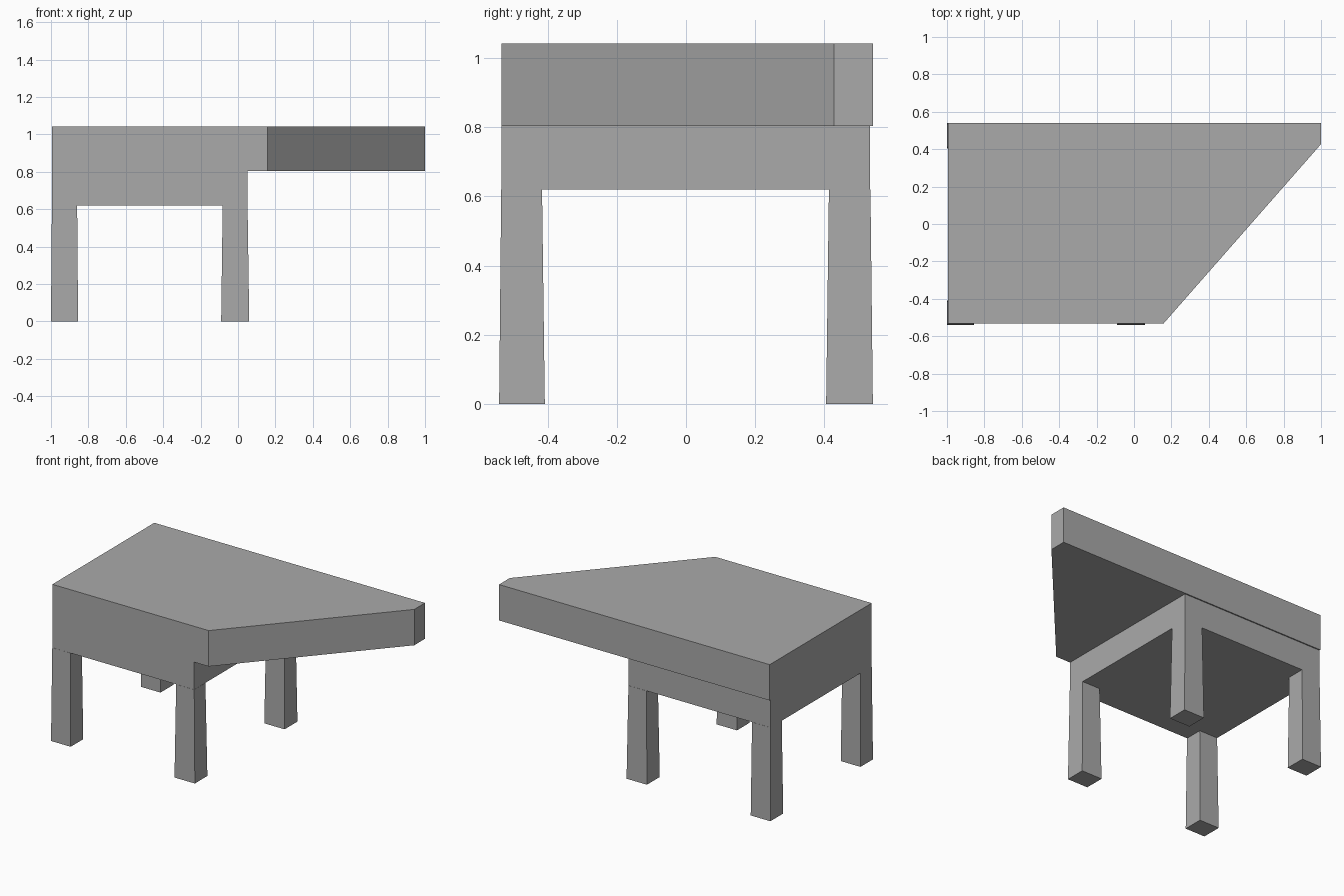
import bpy
import bmesh

cube = bpy.data.objects.get("Cube")
if cube:
    bpy.data.objects.remove(cube, do_unlink=True)

grey = bpy.data.materials.new("plain grey")
grey.use_nodes = True
GREY = (0.4, 0.4, 0.4, 1.0)
grey.diffuse_color = GREY
grey.node_tree.nodes["Principled BSDF"].inputs["Base Color"].default_value = GREY


def loft(name, bottom, top, z0, z1):
    """Solid between two matching outlines, listed counter-clockwise."""
    bm = bmesh.new()
    low = [bm.verts.new((x, y, z0)) for x, y in bottom]
    high = [bm.verts.new((x, y, z1)) for x, y in top]
    bm.faces.new(low[::-1])
    bm.faces.new(high)
    n = len(low)
    for i in range(n):
        j = (i + 1) % n
        bm.faces.new((low[i], low[j], high[j], high[i]))
    mesh = bpy.data.meshes.new(name)
    bm.to_mesh(mesh)
    bm.free()
    mesh.materials.append(grey)
    obj = bpy.data.objects.new(name, mesh)
    bpy.context.collection.objects.link(obj)
    return obj


def rect(x0, x1, y0, y1):
    return [(x0, y0), (x1, y0), (x1, y1), (x0, y1)]


# Table top with one corner cut off at a slant
outline = [(-0.995, -0.533), (0.157, -0.533), (1, 0.427), (1, 0.54), (-0.995, 0.54)]
loft("table_top", outline, outline, 0.803, 1.042)

# Solid frame under the top
frame = rect(-0.995, 0.05, -0.533, 0.532)
loft("frame", frame, frame, 0.62, 0.803)

# Legs, slightly wider at the foot
columns = {"right": ((-1, -0.855), (-0.995, -0.86)),
           "left": ((-0.09, 0.06), (-0.082, 0.051))}
rows = {"front": ((-0.54, -0.408), (-0.534, -0.416)),
        "back": ((0.405, 0.54), (0.413, 0.533))}
for row, (foot_y, head_y) in rows.items():
    for side, (foot_x, head_x) in columns.items():
        loft(f"{row}_{side}_leg", rect(*foot_x, *foot_y), rect(*head_x, *head_y), 0, 0.62)
